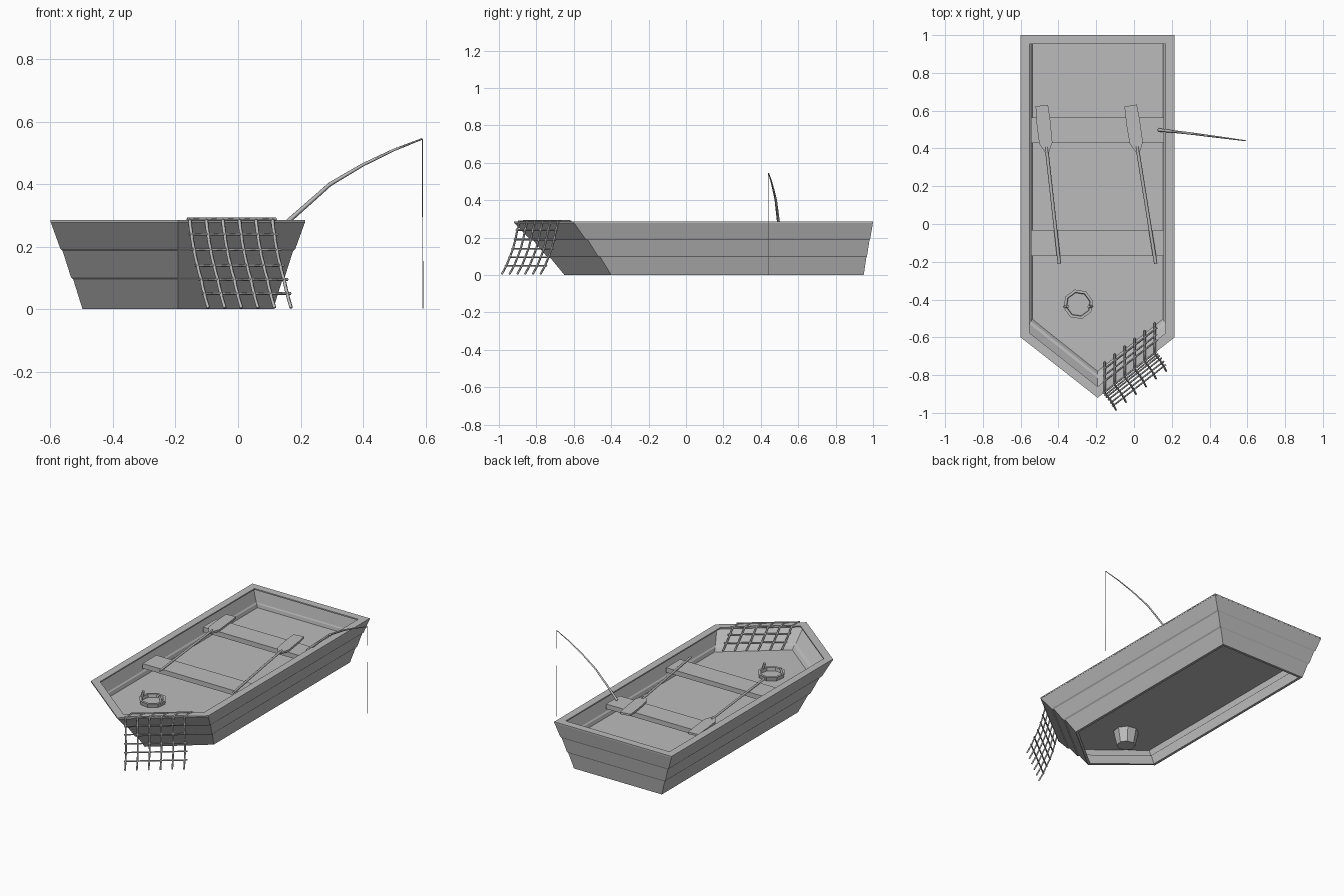
import bpy, bmesh, math
from mathutils import Vector

old = bpy.data.objects.get("Cube")
if old:
    bpy.data.objects.remove(old, do_unlink=True)

grey = bpy.data.materials.new("plain_grey")
grey.use_nodes = True
COLOUR = (0.5, 0.5, 0.5, 1)
grey.diffuse_color = COLOUR
grey.node_tree.nodes["Principled BSDF"].inputs["Base Color"].default_value = COLOUR

CX = -0.1925  # centre line of the boat


def finish(name, bm):
    bmesh.ops.recalc_face_normals(bm, faces=bm.faces)
    mesh = bpy.data.meshes.new(name)
    bm.to_mesh(mesh)
    bm.free()
    mesh.materials.append(grey)
    ob = bpy.data.objects.new(name, mesh)
    bpy.context.collection.objects.link(ob)
    return ob


def box(name, lo, hi):
    bm = bmesh.new()
    bmesh.ops.create_cube(bm, size=1)
    for v in bm.verts:
        v.co = [lo[i] + (v.co[i] + 0.5) * (hi[i] - lo[i]) for i in range(3)]
    return finish(name, bm)


def prism(name, points, z0, z1):
    bm = bmesh.new()
    low = [bm.verts.new((x, y, z0)) for x, y in points]
    top = [bm.verts.new((x, y, z1)) for x, y in points]
    bm.faces.new(low)
    bm.faces.new(top)
    for i in range(len(low)):
        j = (i + 1) % len(low)
        bm.faces.new((low[i], low[j], top[j], top[i]))
    return finish(name, bm)


def loft(name, rings, closed):
    """Skin a list of point rings; closed joins the last ring to the first."""
    bm = bmesh.new()
    loops = [[bm.verts.new(p) for p in ring] for ring in rings]
    n = len(loops[0])
    pairs = list(zip(loops, loops[1:]))
    if closed:
        pairs.append((loops[-1], loops[0]))
    for a, b in pairs:
        for i in range(n):
            j = (i + 1) % n
            bm.faces.new((a[i], a[j], b[j], b[i]))
    if not closed:
        bm.faces.new(loops[0])
        bm.faces.new(loops[-1])
    return finish(name, bm)


def tube(name, paths, radius, taper=None):
    """Square-section cords or rods, turned into a mesh."""
    cu = bpy.data.curves.new(name, "CURVE")
    cu.dimensions = "3D"
    cu.bevel_depth = radius
    cu.bevel_resolution = 0
    cu.use_fill_caps = True
    for path in paths:
        sp = cu.splines.new("POLY")
        sp.points.add(len(path) - 1)
        for i, p in enumerate(path):
            sp.points[i].co = (*p, 1)
            if taper:
                sp.points[i].radius = 1 + (taper - 1) * i / (len(path) - 1)
    cu.materials.append(grey)
    ob = bpy.data.objects.new(name, cu)
    bpy.context.collection.objects.link(ob)
    return ob


def outline(t, inset):
    """Boat plan: t runs from gunwale (0) to keel (1)."""
    half = 0.4075 - 0.1025 * t - inset
    back = 1 - 0.05 * t - inset
    corner = -0.6 + 0.2 * t + 0.49 * inset
    tip = -0.92 + 0.27 * t + 1.27 * inset
    return [(CX - half, back), (CX + half, back), (CX + half, corner),
            (CX, tip), (CX - half, corner)]


def ring(t, inset, z):
    return [(x, y, z) for x, y in outline(t, inset)]


# Hull: three overlapping planks, open underneath
PLANKS = [(0, 0.28), (0.31, 0.193), (0.38, 0.186), (0.64, 0.102), (0.71, 0.095), (1, 0)]
outer = [ring(t, 0, z) for t, z in PLANKS]
inner = [ring(t, 0.016, z) for t, z in reversed(PLANKS)]
loft("hull_planks", outer + inner, True)

# Gunwale cap and raised floor
loft("gunwale", [ring(0, 0, 0.277), ring(0, 0, 0.285),
                 ring(0, 0.047, 0.285), ring(0, 0.047, 0.277)], True)
prism("floor", outline(0.45, 0.012), 0.16, 0.165)

# Bench seats
for name, y0, y1 in (("rear_seat", 0.43, 0.565), ("front_seat", -0.17, -0.032)):
    box(name, (-0.545, y0, 0.215), (0.16, y1, 0.245))

# Oars resting on the seats: blade outline given as (along, across) from the tip
BLADE = [(0, -0.033), (0, 0.033), (0.07, 0.036), (0.2, 0.034), (0.25, 0.01),
         (0.25, -0.01), (0.2, -0.036), (0.1, -0.038)]
for side, tip, end in (("right", (-0.488, 0.627), (-0.395, -0.21)),
                       ("left", (-0.018, 0.627), (0.115, -0.21))):
    a, b = Vector(tip), Vector(end)
    d = (b - a).normalized()
    n = Vector((-d.y, d.x))
    prism(side + "_oar_blade", [a + d * u + n * v for u, v in BLADE], 0.246, 0.258)
    neck = a + d * 0.22
    tube(side + "_oar_shaft", [[(neck.x, neck.y, 0.255), (b.x, b.y, 0.255)]], 0.009)

# Bucket with an eight-sided rim, sunk through the floor
BX, BY = -0.295, -0.425
BUCKET = [(0.055, 0.07), (0.08, 0.19), (0.065, 0.19), (0.062, 0.17)]
loft("bucket", [[(BX + r * math.cos(math.tau * (k + 0.3) / 8),
                  BY + r * math.sin(math.tau * (k + 0.3) / 8), z) for k in range(8)]
                for r, z in BUCKET], False)
for side, s in (("left", 1), ("right", -1)):
    x = BX + s * 0.07
    tube(side + "_bucket_lug", [[(x, BY - 0.012, 0.18), (x - s * 0.015, BY - 0.012, 0.225)]], 0.009)

# Fishing rod and hanging line
ROD = [(0.13, 0.498, 0.25), (0.165, 0.494, 0.285), (0.295, 0.48, 0.4),
       (0.4, 0.466, 0.462), (0.5, 0.453, 0.51), (0.59, 0.441, 0.545)]
tube("fishing_rod", [ROD], 0.009, 0.3)
tube("fishing_line", [[ROD[-1], (0.592, 0.44, 0.002)]], 0.0015)

# Net draped over the bow: offsets of one strand from the gunwale edge
DRAPE = [(0, 0.16, 0.175), (0, 0.125, 0.21), (0, 0.09, 0.25), (0, 0.06, 0.288),
         (0, 0, 0.288), (0.006, -0.012, 0.24), (0.014, -0.022, 0.19),
         (0.025, -0.035, 0.14), (0.037, -0.052, 0.095), (0.047, -0.07, 0.05),
         (0.06, -0.095, 0.004)]


def net_point(x, offset):
    dx, dy, z = offset
    return (x + dx, -0.89 + 0.78 * (x + 0.155) + dy, z)


xs = [-0.155 + 0.053 * i for i in range(6)]
tube("net_strands", [[net_point(x, o) for o in DRAPE] for x in xs], 0.0055)
span = [xs[0] - 0.008] + xs[1:-1] + [xs[-1] + 0.012]
tube("net_cross_cords", [[net_point(x, o) for x in span] for o in DRAPE[1:-1]], 0.0045)
